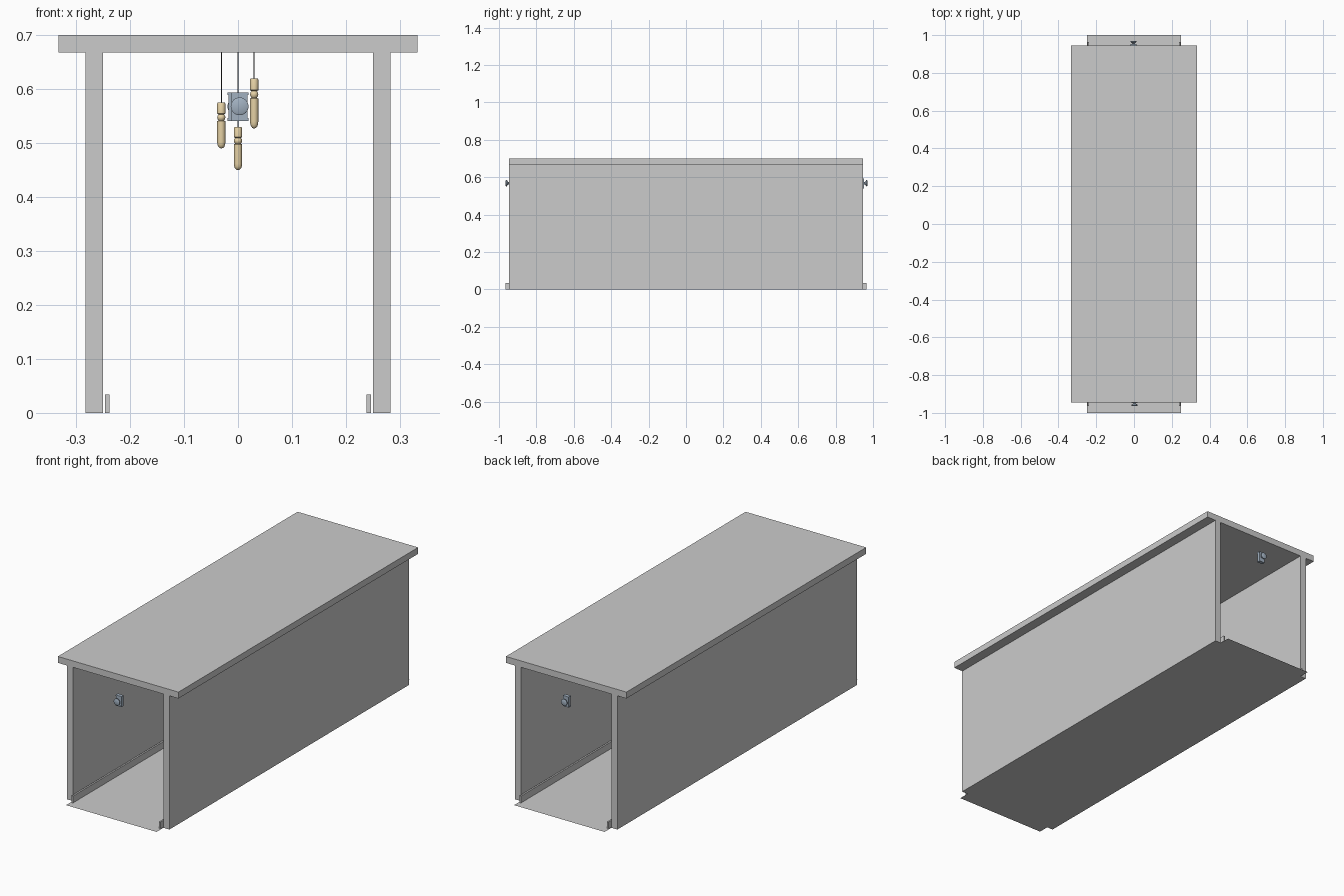
import bpy, bmesh, math
from mathutils import Matrix

if "Cube" in bpy.data.objects:
    bpy.data.objects.remove(bpy.data.objects["Cube"])


def material(name, rgb):
    m = bpy.data.materials.new(name)
    m.diffuse_color = (*rgb, 1)
    m.use_nodes = True
    m.node_tree.nodes["Principled BSDF"].inputs["Base Color"].default_value = m.diffuse_color
    return m


SLATE = material("slate", (0.36, 0.44, 0.53))
WOOD = material("wood", (0.80, 0.65, 0.38))
CORD = material("cord", (0.08, 0.08, 0.08))


def finish(name, bm, mat=None, smooth=False):
    me = bpy.data.meshes.new(name)
    bmesh.ops.recalc_face_normals(bm, faces=bm.faces[:])
    bm.to_mesh(me)
    bm.free()
    ob = bpy.data.objects.new(name, me)
    bpy.context.collection.objects.link(ob)
    if mat:
        me.materials.append(mat)
    if smooth:
        bpy.ops.object.select_all(action='DESELECT')
        ob.select_set(True)
        bpy.context.view_layer.objects.active = ob
        bpy.ops.object.shade_smooth_by_angle(angle=math.radians(35))
    return ob


def box(name, x0, x1, y0, y1, z0, z1, mat=None):
    bm = bmesh.new()
    mtx = Matrix.Translation(((x0 + x1) / 2, (y0 + y1) / 2, (z0 + z1) / 2)) \
        @ Matrix.Diagonal((x1 - x0, y1 - y0, z1 - z0, 1))
    bmesh.ops.create_cube(bm, size=1, matrix=mtx)
    return finish(name, bm, mat)


def lathe(name, profile, mtx, mat, n=24):
    """Revolve (radius, height) points about local z and place with mtx."""
    bm = bmesh.new()
    rings = []
    for r, h in profile:
        if r == 0:
            rings.append([bm.verts.new(mtx @ Matrix.Translation((0, 0, h)).to_translation())] * n)
        else:
            rings.append([bm.verts.new((mtx @ Matrix.Rotation(2 * math.pi * i / n, 4, 'Z')
                         @ Matrix.Translation((r, 0, h))).to_translation()) for i in range(n)])
    for a, b in zip(rings, rings[1:]):
        for i in range(n):
            j = (i + 1) % n
            quad = list(dict.fromkeys((a[i], a[j], b[j], b[i])))
            if len(quad) > 2:
                bm.faces.new(quad)
    return finish(name, bm, mat, True)


# Floor sheet
bm = bmesh.new()
bmesh.ops.create_grid(bm, x_segments=1, y_segments=1, size=1, matrix=Matrix.Diagonal((0.25, 1, 1, 1)))
finish("floor", bm)

# Ceiling slab, walls and skirting boards
box("ceiling", -0.333, 0.333, -0.946, 0.946, 0.668, 0.70)
for side, s in (("left", -1), ("right", 1)):
    box(side + "_wall", *sorted((s * 0.25, s * 0.283)), -0.946, 0.946, 0, 0.668)
    box(side + "_skirting", *sorted((s * 0.238, s * 0.246)), -0.964, 0.964, 0, 0.034)

# Small fixture at each end: upright housing with a round flared knob facing outwards
KNOB = [(0, 0), (0.006, 0), (0.006, 0.012), (0.0165, 0.020), (0.0165, 0.024), (0.013, 0.026), (0, 0.026)]
for end, s, cx, y in (("front", -1, 0.003, -0.938), ("back", 1, -0.003, 0.944)):
    box(end + "_housing", cx - 0.015, cx + 0.015, y - 0.008, y + 0.008, 0.545, 0.591, SLATE)
    for cap, z in (("top", 0.589), ("bottom", 0.541)):
        box(f"{end}_housing_{cap}", cx - 0.016, cx + 0.016, y - 0.009, y + 0.009, z, z + 0.005, SLATE)
    lathe(end + "_knob", KNOB, Matrix.Translation((cx, y, 0.568))
          @ Matrix.Rotation(-s * math.pi / 2, 4, 'X'), SLATE)

# Wooden pulls hanging on cords: turned cap, bead and round-ended rod
PULL = [(0, 0), (0.003, 0.0006), (0.0055, 0.003), (0.0072, 0.007), (0.0076, 0.012),
        (0.0076, 0.050), (0.005, 0.0515), (0.007, 0.054), (0.0076, 0.057), (0.007, 0.060),
        (0.005, 0.0625), (0.0076, 0.064), (0.0076, 0.082), (0.0065, 0.084), (0, 0.084)]
for name, x, z, length in (("left", -0.031, 0.490, 0.085), ("middle", 0, 0.450, 0.080),
                           ("right", 0.030, 0.527, 0.093)):
    k = length / 0.084
    lathe(name + "_wooden_pull", [(r, h * k) for r, h in PULL], Matrix.Translation((x, 0, z)), WOOD)
    top = z + length - 0.004
    lathe(name + "_cord", [(0, 0), (0.0009, 0), (0.0009, 0.668 - top), (0, 0.668 - top)],
          Matrix.Translation((x, 0, top)), CORD, 8)
